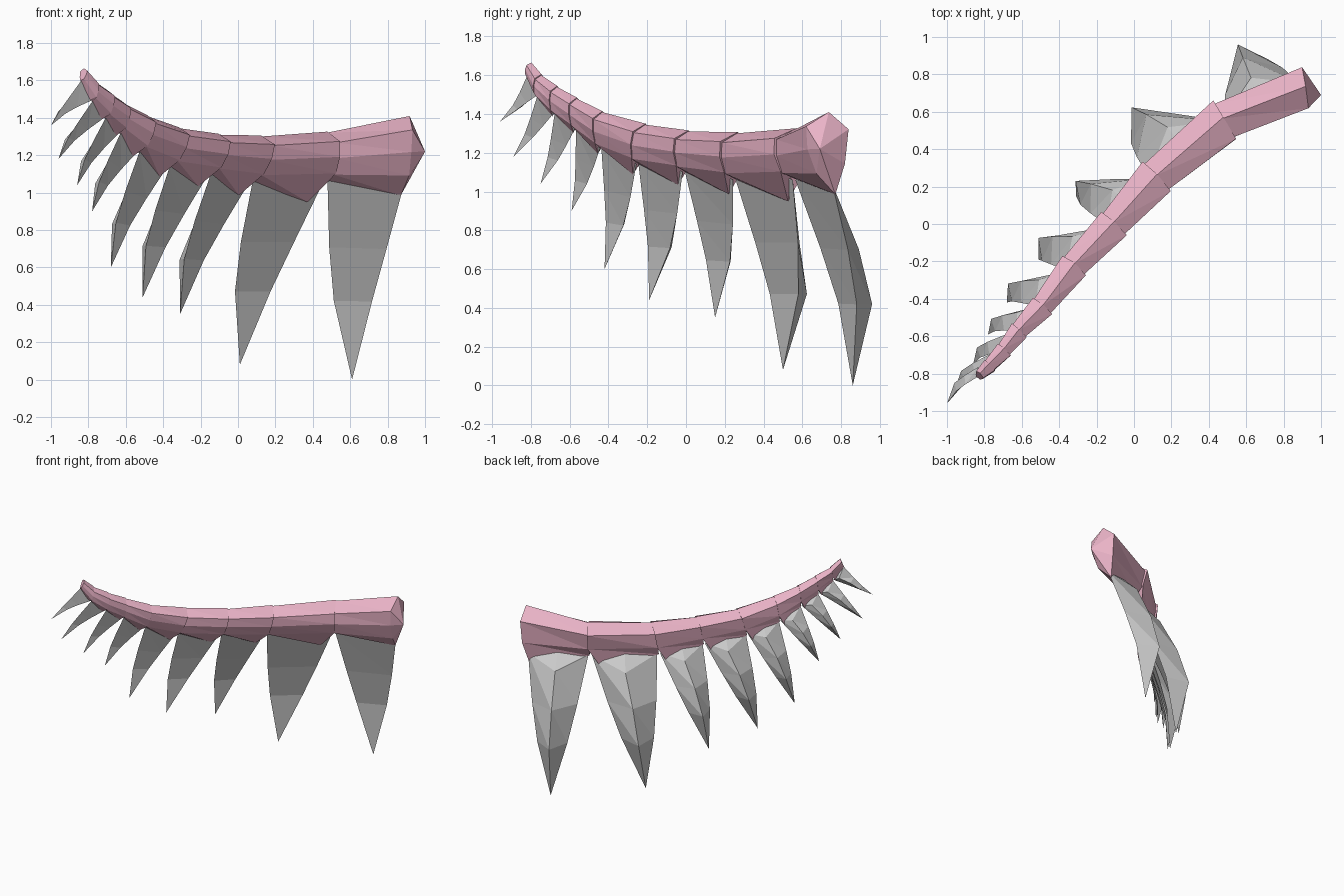
import bpy, bmesh
from mathutils import Vector as V

if "Cube" in bpy.data.objects:
    bpy.data.objects.remove(bpy.data.objects["Cube"])

pink = bpy.data.materials.new("gum_pink")
pink.diffuse_color = (0.82, 0.45, 0.57, 1)
pink.use_nodes = True
pink.node_tree.nodes["Principled BSDF"].inputs["Base Color"].default_value = pink.diffuse_color

# Gum joints from the wide end to the narrow end: top point, bottom point, half width
joints = [
    ((.92, .72, 1.41), (.90, .76, 1.04), .11),
    ((.48, .55, 1.32), (.47, .56, 1.06), .11),
    ((.13, .25, 1.30), (.07, .25, 1.06), .10),
    ((-.10, .00, 1.31), (-.15, -.01, 1.10), .085),
    ((-.31, -.22, 1.345), (-.37, -.25, 1.14), .075),
    ((-.48, -.44, 1.41), (-.53, -.44, 1.22), .062),
    ((-.61, -.57, 1.48), (-.63, -.57, 1.32), .05),
    ((-.69, -.67, 1.54), (-.71, -.68, 1.40), .043),
    ((-.77, -.75, 1.60), (-.78, -.77, 1.49), .036),
    ((-.82, -.80, 1.665), (-.84, -.82, 1.60), .028)]
joints = [(V(t), V(b), w) for t, b, w in joints]
tips = [(.61, .86, 0), (.01, .50, .08), (-.31, .15, .35), (-.51, -.19, .44),
        (-.68, -.42, .60), (-.78, -.59, .90), (-.86, -.75, 1.04),
        (-.96, -.89, 1.18), (-1.0, -.96, 1.36)]


def inward(a, b):
    """Horizontal unit vector to the inner side of the arch, going from a (wide) to b."""
    d = a - b
    return V((-d.y, d.x, 0)).normalized()


def add_object(name, bm, mat=None):
    bmesh.ops.recalc_face_normals(bm, faces=bm.faces)
    me = bpy.data.meshes.new(name)
    bm.to_mesh(me)
    bm.free()
    if mat:
        me.materials.append(mat)
    ob = bpy.data.objects.new(name, me)
    bpy.context.collection.objects.link(ob)


def skin(bm, rings):
    """Bridge rings of vertices with equal counts."""
    for a, b in zip(rings, rings[1:]):
        n = len(a)
        for k in range(n):
            m = (k + 1) % n
            bm.faces.new((a[k], a[m], b[m]))
            bm.faces.new((a[k], b[m], b[k]))


def cone_cap(bm, ring, point):
    p = bm.verts.new(point)
    for k in range(len(ring)):
        bm.faces.new((ring[k], ring[(k + 1) % len(ring)], p))


# Gum cross-section: fraction from top to bottom, sideways offset (inner positive)
section = [(.0, .15), (.24, 1), (.72, .65), (1, .15), (.86, -.75), (.52, -1.05), (.2, -1)]

for i in range(9):
    (t0, b0, w0), (t1, b1, w1) = joints[i], joints[i + 1]
    side_a = inward(joints[i - 1][0], t1) if i else V((-.15, .99, 0))
    side_b = inward(t0, joints[min(i + 2, 9)][0])
    along = t0 - t1
    length = along.length
    bm = bmesh.new()

    # Flared end overlaps the previous segment and drops between the teeth
    grow = 1.08 if i else 1.0
    wide = [t0.lerp(b0, f) + side_a * w0 * s * grow for f, s in section]
    if i:
        wide = [p + along * .02 + V((0, 0, .006)) for p in wide]
        wide[3] = b0.lerp(b1, .2) + side_a * .3 * w0 - V((0, 0, .24 * length))
    else:
        wide[3] = V((.87, .77, .985))
    narrow = [t1.lerp(b1, f) + side_b * w1 * s * .93 for f, s in section]
    ra = [bm.verts.new(p) for p in wide]
    rb = [bm.verts.new(p) for p in narrow]
    skin(bm, [ra, rb])
    cone_cap(bm, ra, V((1, .69, 1.22)) if i == 0 else t0.lerp(b0, .5))
    cone_cap(bm, rb, t1.lerp(b1, .5))
    add_object(f"gum_segment_{i + 1}", bm, pink)

    # Tooth: flat outer face, ridge along the inner side, curved to a point
    tip = V(tips[i])
    right, left = b0.lerp(b1, .03), b1.lerp(b0, .02)
    span = right - left
    n = inward(right, left)
    mid = (right + left) / 2
    size = (tip - mid).length
    wid = span.length
    bm = bmesh.new()
    rings = []
    for t, half, bulge, ridge in ((0, .5, 0, .30), (.33, .375, .04, .31), (.6, .25, .055, .31)):
        c = mid.lerp(tip, t) + n * bulge * size
        u = span * half
        u.z *= 1 - t
        back = c + n * ridge * wid - V((0, 0, .18 * wid * (t == 0)))
        rings.append([bm.verts.new(p) for p in (c - u, c + u, back)])
    skin(bm, rings)
    cone_cap(bm, rings[-1], tip)
    cone_cap(bm, rings[0], mid + V((0, 0, .12 * wid)))
    add_object(f"tooth_{i + 1}", bm)
